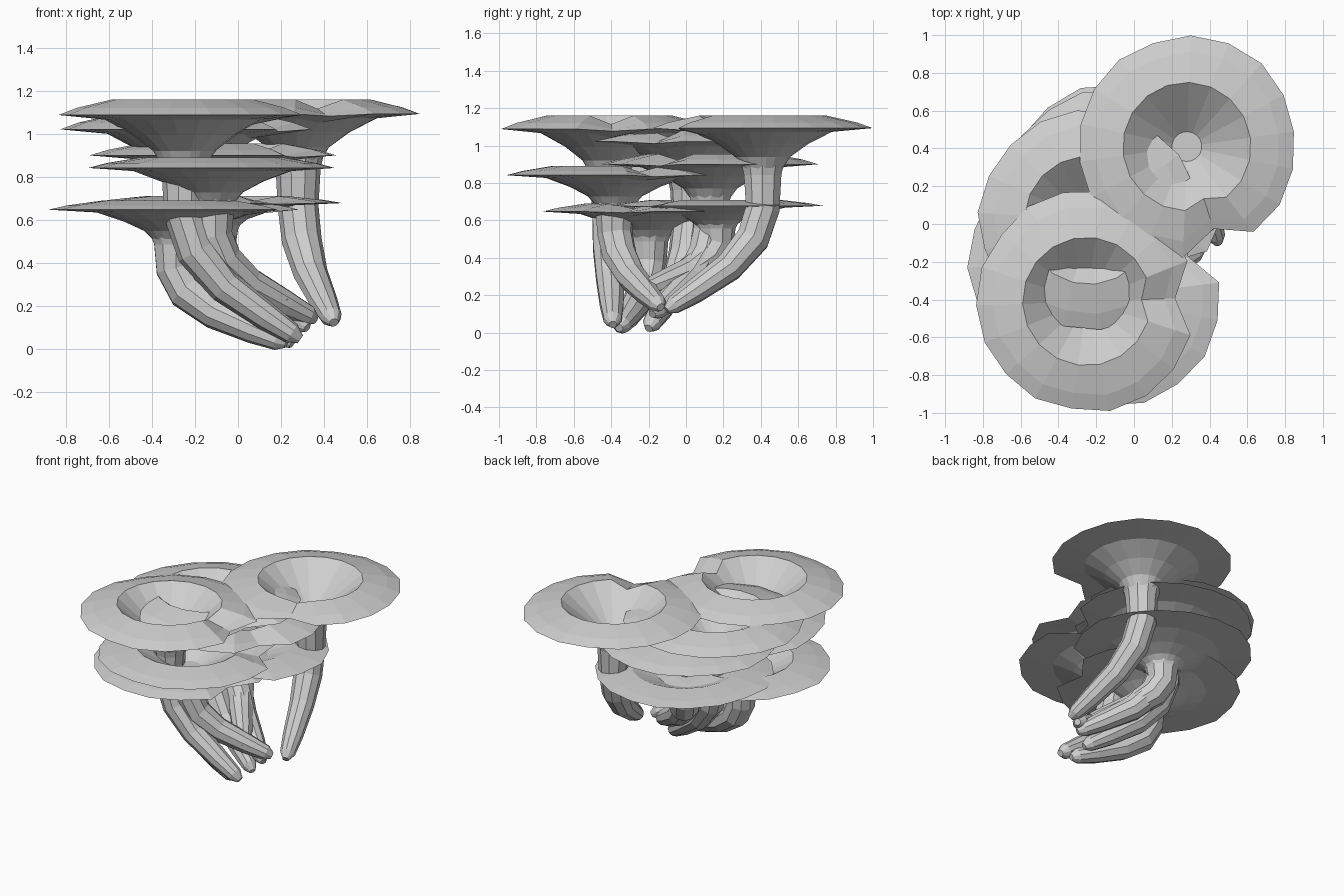
import bpy, math, random
from mathutils import Vector, Matrix

old = bpy.data.objects.get("Cube")
if old:
    bpy.data.objects.remove(old, do_unlink=True)

random.seed(4)

# Single pale grey material
grey = bpy.data.materials.new("pale_grey")
grey.use_nodes = True
colour = (0.62, 0.62, 0.62, 1)
grey.diffuse_color = colour
grey.node_tree.nodes["Principled BSDF"].inputs["Base Color"].default_value = colour

SIDES = 18
STEM_SIDES = 10

# Cap outline, from under the flare, round the rim, down into the funnel:
# radius, height fraction, notch pull-in, notch drop
CAP = [(0.10, 0.72, 0, 0), (0.145, 0.79, 0, 0), (0.24, 0.855, 0, 0),
       (0.37, 0.918, 0.05, 0.02), (0.585, 0.937, 0.12, 0.01),
       (0.50, 0.966, 0.09, 0.03), (0.34, 1.0, 0.05, 0.04),
       (0.04, 0.77, 0, 0)]

# Stem path: sideways offset, height fraction, radius
STEM = [(0, 0.80, 0.13), (0, 0.70, 0.105), (0, 0.53, 0.095), (0.055, 0.38, 0.093),
        (0.19, 0.235, 0.08), (0.38, 0.115, 0.066), (0.50, 0.045, 0.05),
        (0.54, 0.02, 0.022)]


def skin(name, rings, place):
    """Join equal rings of points with quads and close both ends."""
    n = len(rings[0])
    verts = [p for ring in rings for p in ring]
    faces = [(k * n + i, k * n + (i + 1) % n, (k + 1) * n + (i + 1) % n, (k + 1) * n + i)
             for k in range(len(rings) - 1) for i in range(n)]
    faces.append(tuple(reversed(range(n))))
    faces.append(tuple(range(len(verts) - n, len(verts))))
    mesh = bpy.data.meshes.new(name)
    mesh.from_pydata(verts, [], faces)
    mesh.materials.append(grey)
    obj = bpy.data.objects.new(name, mesh)
    obj.matrix_world = place
    bpy.context.collection.objects.link(obj)
    return obj


def cap_rings(height):
    wobble = [random.uniform(0.975, 1.015) for _ in range(SIDES)]
    rings = []
    for r, f, pull, drop in CAP:
        ring = []
        for i in range(SIDES):
            a = math.tau * i / SIDES
            notch = 1 if i == 0 else 0
            rad = (r - pull * notch) * (wobble[i] if r > 0.4 else 1)
            ring.append(Vector((rad * math.cos(a), rad * math.sin(a),
                                (f - drop * notch) * height)))
        rings.append(ring)
    return rings


def stem_rings(height):
    centres = [Vector((x, 0, f * height)) for x, f, _ in STEM]
    rings = []
    for k, c in enumerate(centres):
        along = centres[min(k + 1, len(STEM) - 1)] - centres[max(k - 1, 0)]
        along.normalize()
        side = Vector((0, 1, 0))
        across = side.cross(along)
        r = STEM[k][2]
        rings.append([c + r * (math.cos(a) * across + math.sin(a) * side)
                      for a in (math.tau * i / STEM_SIDES for i in range(STEM_SIDES))])
    # Start at the tip so that faces point outwards
    return [list(ring) for ring in reversed(rings)]


def mushroom(name, x, y, bottom, top, degrees):
    """The stem curves, and the cap is notched, towards the given direction."""
    place = Matrix.Translation((x, y, bottom)) @ Matrix.Rotation(math.radians(degrees), 4, 'Z')
    height = top - bottom
    skin(name + "_cap", cap_rings(height), place)
    stem = skin(name + "_stem", stem_rings(height), place)
    # Make the stem normals consistent
    import bmesh
    bm = bmesh.new()
    bm.from_mesh(stem.data)
    bmesh.ops.recalc_face_normals(bm, faces=bm.faces)
    bm.to_mesh(stem.data)
    bm.free()


mushroom("back_tall_mushroom", 0.28, 0.41, 0.10, 1.16, -72)
mushroom("front_tall_mushroom", -0.25, -0.41, 0.02, 1.16, 2)
mushroom("left_high_mushroom", -0.24, 0.02, 0.0, 1.09, -24)
mushroom("back_middle_mushroom", -0.12, 0.13, 0.08, 0.955, -35)
mushroom("front_middle_mushroom", -0.12, -0.38, 0.12, 0.89, 27)
mushroom("back_low_mushroom", -0.10, 0.16, 0.20, 0.71, -52)
mushroom("front_low_mushroom", -0.29, -0.20, 0.01, 0.69, -17)
